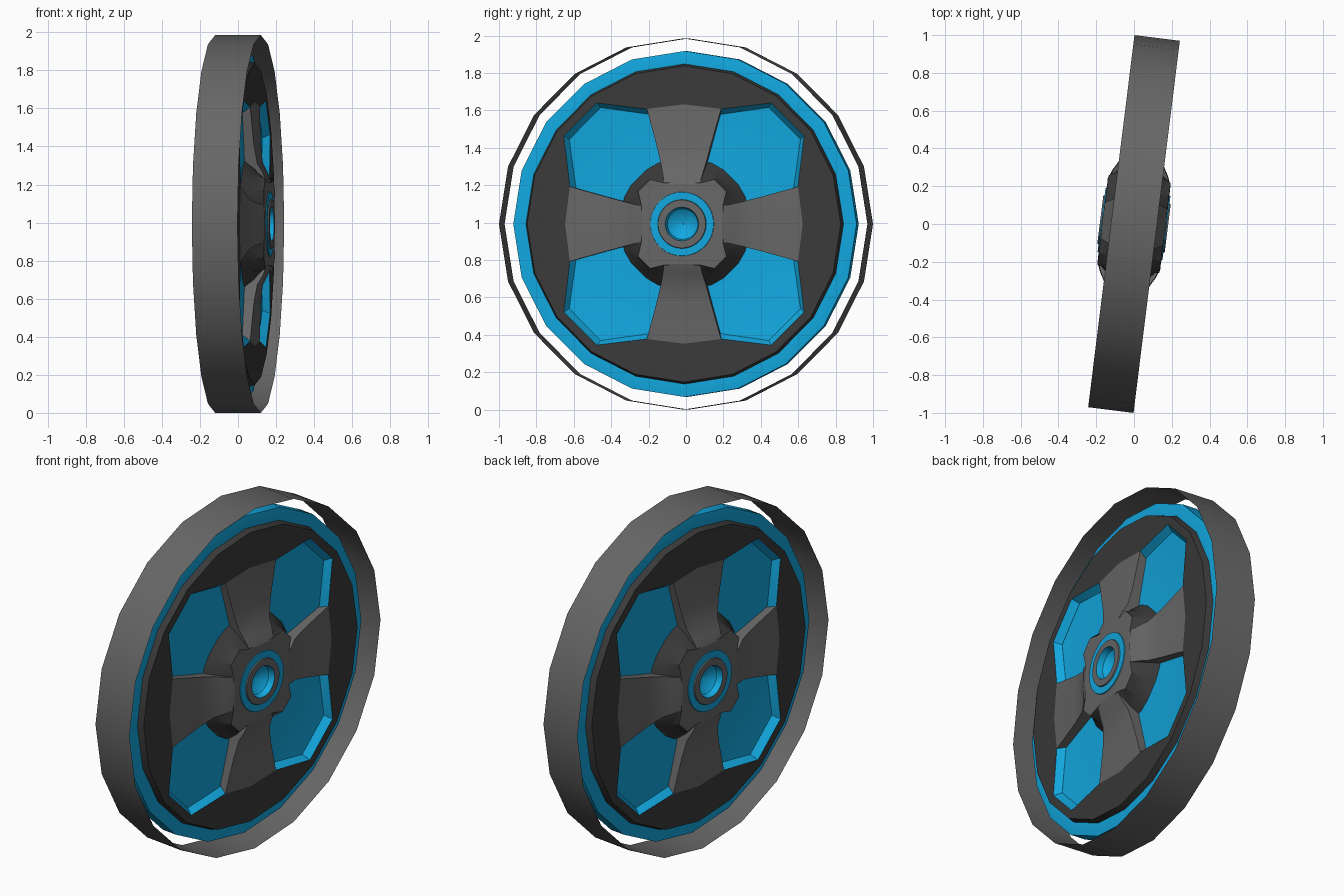
import bpy
import bmesh
from math import sin, cos, pi, radians

if "Cube" in bpy.data.objects:
    bpy.data.objects.remove(bpy.data.objects["Cube"], do_unlink=True)

TURN = radians(-7.1)   # wheel is steered slightly
RADIUS = 0.9925


def material(name, rgb):
    m = bpy.data.materials.new(name)
    m.use_nodes = True
    m.diffuse_color = (*rgb, 1)
    m.node_tree.nodes["Principled BSDF"].inputs["Base Color"].default_value = (*rgb, 1)
    return m


blue = material("bright blue", (0.006, 0.39, 0.74))
grey = material("mid grey", (0.135, 0.135, 0.135))
dark = material("dark grey", (0.042, 0.042, 0.042))


def finish(name, bm, mat, mirror=True):
    me = bpy.data.meshes.new(name)
    bm.to_mesh(me)
    bm.free()
    me.materials.append(mat)
    ob = bpy.data.objects.new(name, me)
    bpy.context.collection.objects.link(ob)
    ob.location.z = RADIUS
    ob.rotation_euler.z = TURN
    bpy.ops.object.select_all(action="DESELECT")
    ob.select_set(True)
    bpy.context.view_layer.objects.active = ob
    bpy.ops.object.shade_smooth_by_angle(angle=radians(30))
    if mirror:
        mod = ob.modifiers.new("other side", "MIRROR")
        mod.use_axis[0] = True
        mod.use_mirror_merge = False
    return ob


def bridge(bm, rows, closed):
    n = len(rows[0])
    for a, b in zip(rows, rows[1:]):
        for k in range(n if closed else n - 1):
            j = (k + 1) % n
            bm.faces.new((b[k], b[j], a[j], a[k]))


def lathe(name, rows, mat, mirror=True, segs=20, angles=None):
    """Rows of (offset along axle, radius or five radii repeated per quadrant)."""
    bm = bmesh.new()
    rings = []
    for u, r in rows:
        ring = []
        for k in range(segs):
            a = 2 * pi * k / segs
            if angles:
                a = radians(90 * (k // 5) + angles[k % 5])
            rad = r[k % 5] if isinstance(r, (list, tuple)) else r
            ring.append(bm.verts.new((u, rad * sin(a), rad * cos(a))))
        rings.append(ring)
    bridge(bm, rings, True)
    return finish(name, bm, mat, mirror)


# Outer band, open on both sides
lathe("outer_band", [(-0.121, RADIUS), (0.121, RADIUS)], grey, mirror=False)

# Inner disc
lathe("inner_disc", [(0, 0.925), (0.045, 0.925), (0.055, 0.85), (0.045, 0.8), (0.05, 0.3)], blue)

# Rim plate with four window openings, and the sloped window edges
window = [0.64, 0.646, 0.80, 0.80, 0.646]
lathe("rim_plate", [(0.05, 0.857), (0.09, 0.845), (0.09, window)], dark)
lathe("window_edge", [(0.09, window), (0.05, [r - 0.03 for r in window])], blue)

# Spokes
bm = bmesh.new()
stations = [(0.615, 0.20, 0.09), (0.42, 0.146, 0.102), (0.32, 0.12, 0.117),
            (0.27, 0.108, 0.145), (0.215, 0.095, 0.166)]
for q in range(4):
    c, s = cos(q * pi / 2), sin(q * pi / 2)
    rows = []
    for i, (r, half, u) in enumerate(stations):
        mid = r + (0.025 if i == 0 else 0)
        crown = u + (0.004 if i else 0)
        section = [(0.045, -half, r), (u, -half, r), (crown, 0, mid),
                   (u, half, r), (0.045, half, r)]
        rows.append([bm.verts.new((x, y * c + z * s, z * c - y * s)) for x, y, z in section])
    bridge(bm, rows, False)
finish("spokes", bm, grey)

# Hub: dark skirt, four-eared cap and axle rings
ears = [0.22, 0.24, 0.294, 0.294, 0.24]
turns = [0, 24, 36, 54, 66]
lathe("hub_skirt", [(0.045, 0.36), (0.10, 0.315), (0.166, ears)], dark, angles=turns)
lathe("hub_cap", [(0.166, ears), (0.168, 0.17)], grey, angles=turns)
lathe("hub_ring", [(0.16, 0.173), (0.173, 0.17), (0.173, 0.13)], blue, segs=40)
lathe("axle_ring", [(0.17, 0.132), (0.18, 0.128), (0.18, 0.09)], grey, segs=40)
lathe("axle_cup", [(0.18, 0.09), (0.145, 0.082), (0.12, 0.05), (0.11, 0.002)], blue, segs=40)
